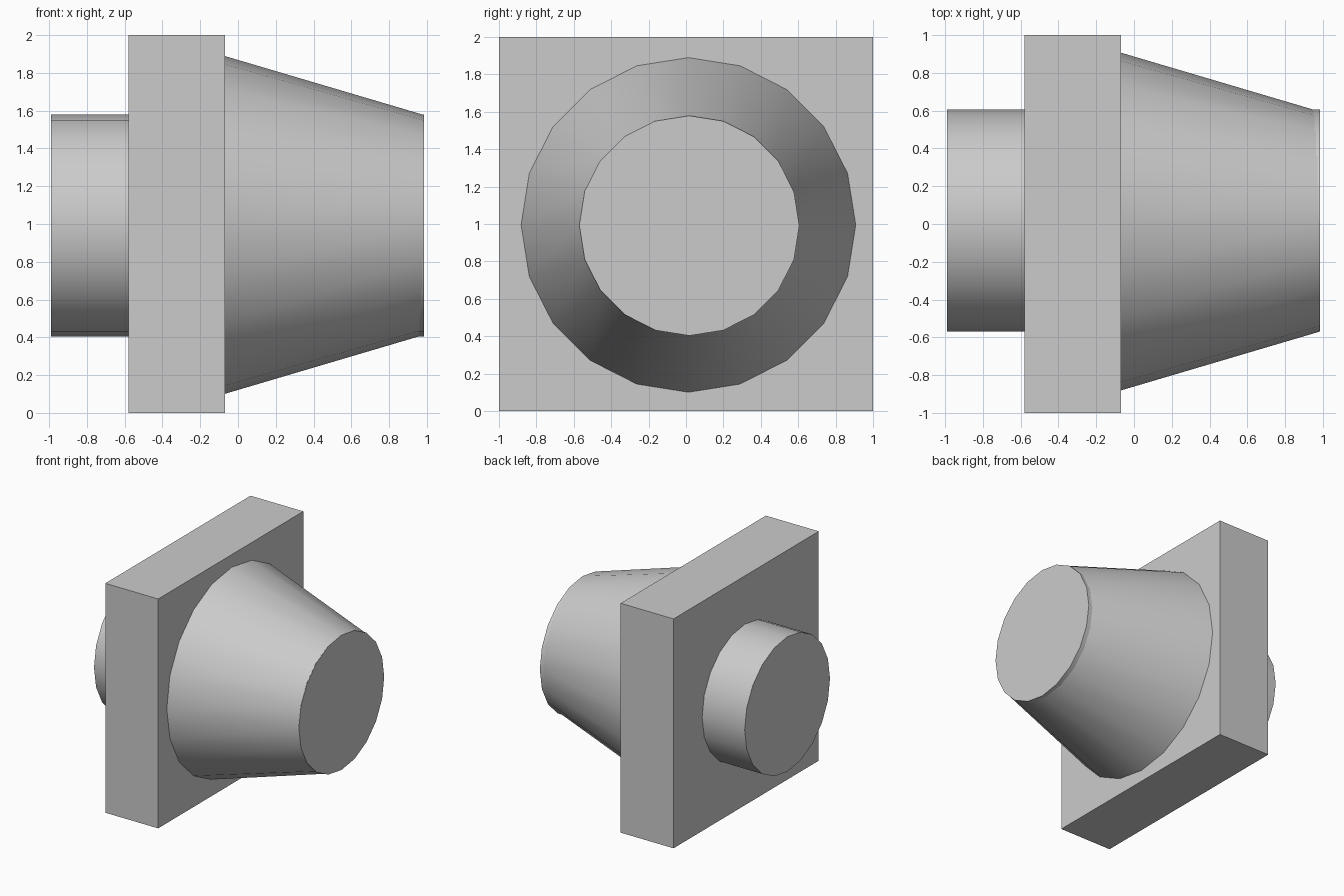
import bpy
from math import radians

if "Cube" in bpy.data.objects:
    bpy.data.objects.remove(bpy.data.objects["Cube"])


def round_part(name, x0, x1, r0, r1, y, z, sides=20):
    """Straight or tapered round part lying along x."""
    bpy.ops.mesh.primitive_cone_add(
        vertices=sides, radius1=r0, radius2=r1, depth=x1 - x0,
        location=((x0 + x1) / 2, y, z), rotation=(0, radians(90), 0))
    obj = bpy.context.object
    obj.name = name
    bpy.ops.object.shade_smooth_by_angle(angle=radians(30))
    return obj


# Square mounting plate
bpy.ops.mesh.primitive_cube_add(size=1, location=(-0.325, 0, 1))
plate = bpy.context.object
plate.name = "square_plate"
plate.scale = (0.51, 2, 2)
bpy.ops.object.transform_apply(location=False, rotation=False, scale=True)

# Tapered body on the right side of the plate
round_part("tapered_body", -0.075, 0.983, 0.896, 0.583, 0.013, 0.995)

# Shaft running through the plate and body, just proud of the tapered end
round_part("through_shaft", -0.99, 0.986, 0.588, 0.588, 0.018, 0.991)
